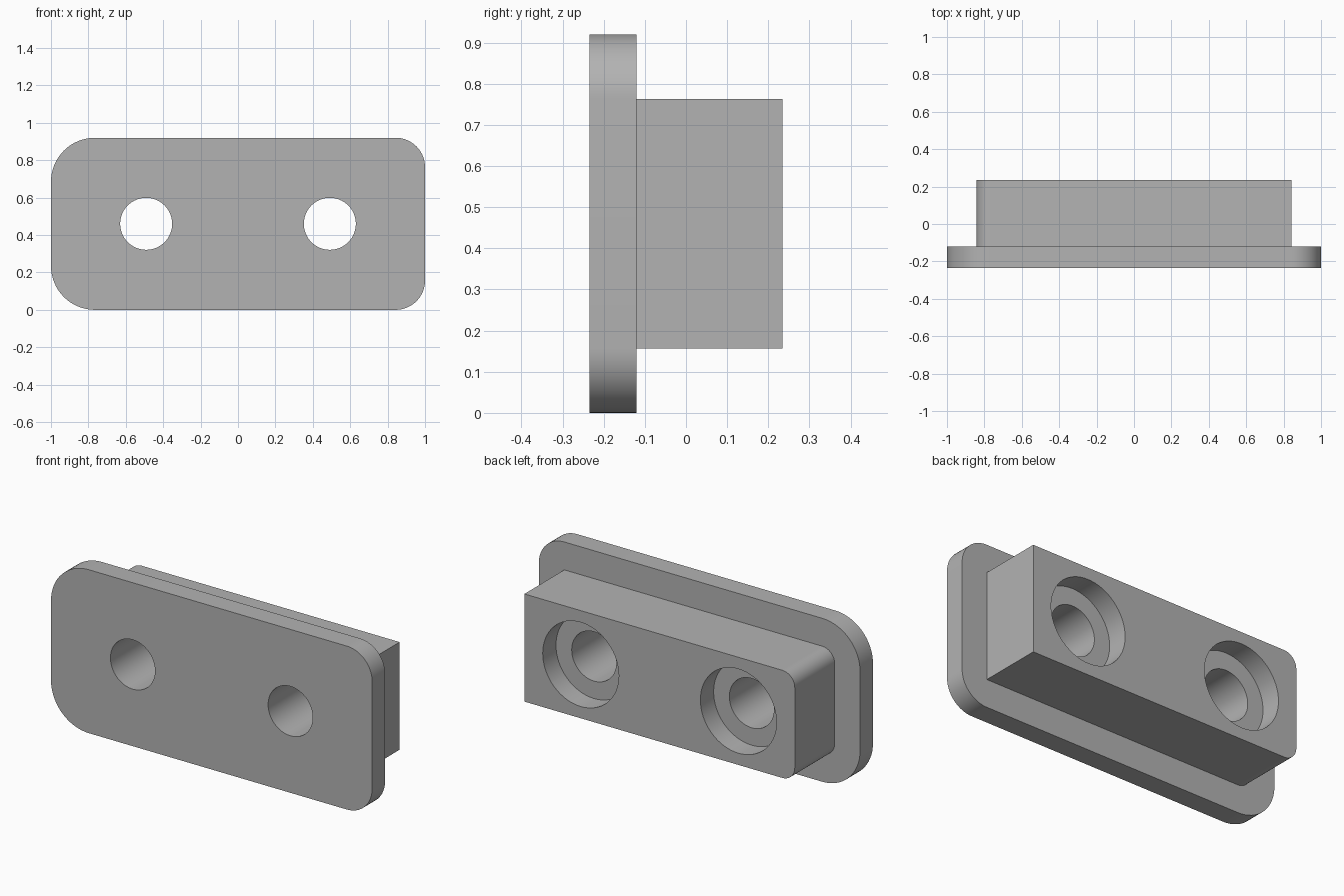
import bpy
import bmesh
import math
from mathutils import Matrix, Vector

default = bpy.data.objects.get("Cube")
if default:
    bpy.data.objects.remove(default, do_unlink=True)

MID_Z = 0.46
FRONT, STEP, BACK = -0.235, -0.12, 0.235

grey = bpy.data.materials.new("plain_grey")
grey.use_nodes = True
grey.diffuse_color = (0.45, 0.45, 0.45, 1)
grey.node_tree.nodes["Principled BSDF"].inputs["Base Color"].default_value = (0.45, 0.45, 0.45, 1)


def make_object(name, bm):
    bmesh.ops.recalc_face_normals(bm, faces=bm.faces)
    mesh = bpy.data.meshes.new(name)
    bm.to_mesh(mesh)
    bm.free()
    mesh.materials.append(grey)
    obj = bpy.data.objects.new(name, mesh)
    bpy.context.collection.objects.link(obj)
    return obj


def rounded_slab(name, half_x, half_z, r_minus, r_plus, y0, y1, steps=16):
    """Rectangle with its own corner radius at each x end, extruded along y."""
    outline = []
    corners = [(1, 1, r_plus), (-1, 1, r_minus), (-1, -1, r_minus), (1, -1, r_plus)]
    for quarter, (sx, sz, r) in enumerate(corners):
        count = steps if r > 0 else 0
        for i in range(count + 1):
            a = math.pi / 2 * (quarter + i / max(count, 1))
            outline.append((sx * (half_x - r) + r * math.cos(a),
                            MID_Z + sz * (half_z - r) + r * math.sin(a)))
    bm = bmesh.new()
    face = bm.faces.new([bm.verts.new((x, y0, z)) for x, z in outline])
    extruded = bmesh.ops.extrude_face_region(bm, geom=[face], use_keep_orig=True)
    moved = [g for g in extruded["geom"] if isinstance(g, bmesh.types.BMVert)]
    bmesh.ops.translate(bm, verts=moved, vec=Vector((0, y1 - y0, 0)))
    return make_object(name, bm)


def cylinder(name, x, radius, y0, y1):
    bm = bmesh.new()
    place = Matrix.Translation((x, (y0 + y1) / 2, MID_Z)) @ Matrix.Rotation(math.pi / 2, 4, "X")
    bmesh.ops.create_cone(bm, cap_ends=True, segments=64, radius1=radius,
                          radius2=radius, depth=y1 - y0, matrix=place)
    return make_object(name, bm)


def combine(target, tool, operation):
    mod = target.modifiers.new(operation.title(), "BOOLEAN")
    mod.operation = operation
    mod.solver = "EXACT"
    mod.object = tool
    tool.hide_render = True
    bpy.context.view_layer.objects.active = target
    bpy.ops.object.modifier_apply(modifier=mod.name)
    bpy.data.objects.remove(tool, do_unlink=True)


# Front plate with the raised block fused to its back
plate = rounded_slab("mounting_plate", 1.0, 0.46, 0.235, 0.157, FRONT, STEP)
block = rounded_slab("raised_block", 0.842, 0.303, 0.078, 0, STEP - 0.05, BACK)
combine(plate, block, "UNION")

# Two through holes, each with a wide counterbore from the back
for x in (-0.491, 0.491):
    combine(plate, cylinder("screw_hole", x, 0.139, FRONT - 0.1, BACK + 0.1), "DIFFERENCE")
    combine(plate, cylinder("counterbore", x, 0.237, BACK - 0.118, BACK + 0.1), "DIFFERENCE")

# Smooth curved walls, crisp edges
bpy.ops.object.select_all(action="DESELECT")
plate.select_set(True)
bpy.context.view_layer.objects.active = plate
bpy.ops.object.shade_smooth_by_angle(angle=math.radians(30))
